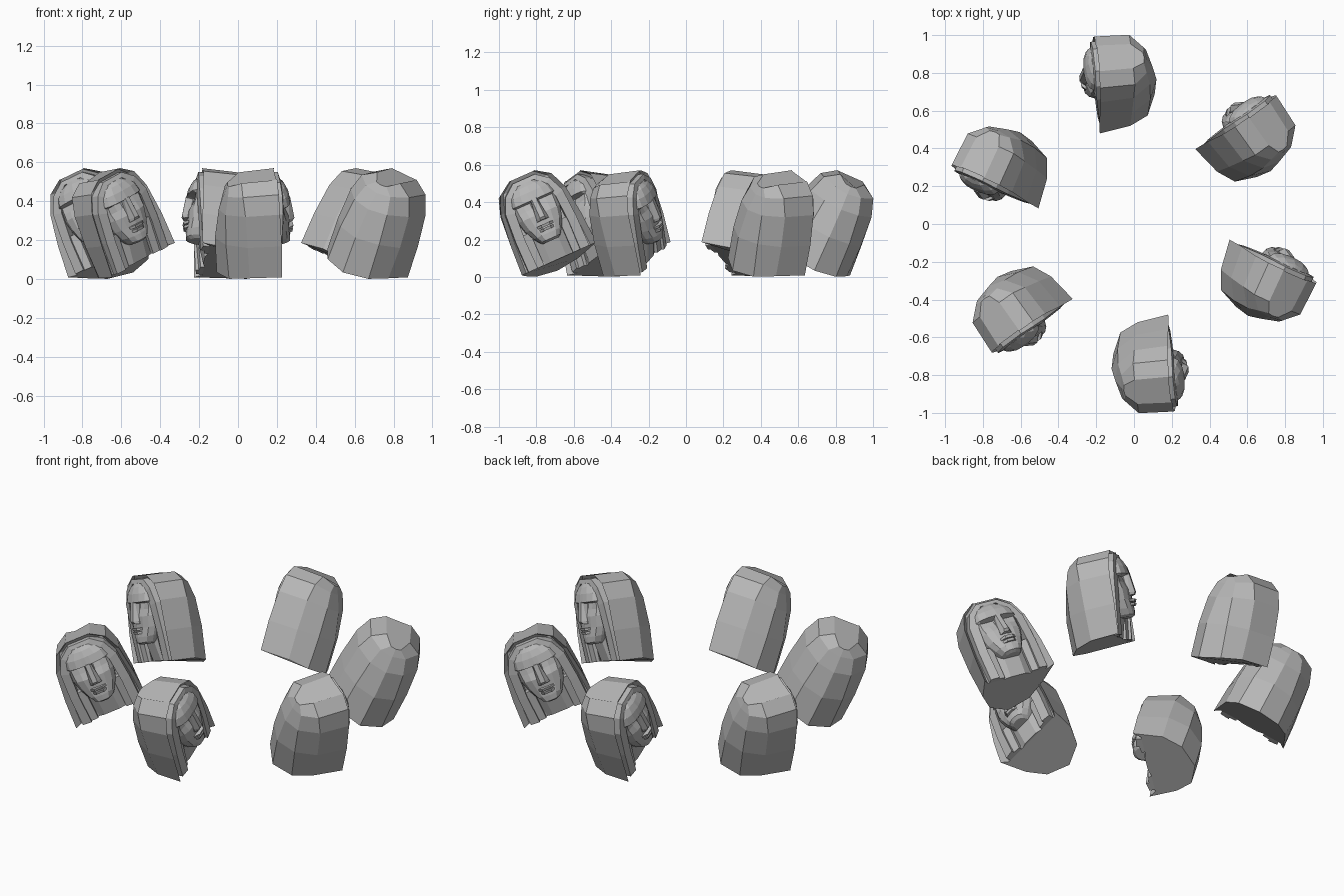
import bpy, bmesh, math
from mathutils import Matrix

if "Cube" in bpy.data.objects:
    bpy.data.objects.remove(bpy.data.objects["Cube"])

# Local frame of a head: x = forward, y = sideways, z = up
stone = bpy.data.materials.new("grey_stone")
stone.diffuse_color = (0.47, 0.47, 0.47, 1)
stone.use_nodes = True
stone.node_tree.nodes["Principled BSDF"].inputs["Base Color"].default_value = stone.diffuse_color


def finish(name, bm):
    bmesh.ops.recalc_face_normals(bm, faces=bm.faces[:])
    me = bpy.data.meshes.new(name)
    bm.to_mesh(me)
    bm.free()
    me.materials.append(stone)
    return name, me


def loft(name, rings, mirror=True):
    """Skin a stack of rings; half rings are mirrored in y first."""
    bm = bmesh.new()
    loops = []
    for half in rings:
        full = list(half)
        if mirror:
            full += [(x, -y, z) for x, y, z in reversed(half) if y != 0]
        loops.append([bm.verts.new(p) for p in full])
    n = len(loops[0])
    for a, b in zip(loops, loops[1:]):
        for i in range(n):
            j = (i + 1) % n
            bm.faces.new((a[i], a[j], b[j], b[i]))
    bm.faces.new(loops[0])
    bm.faces.new(loops[-1])
    return finish(name, bm)


# Headcloth: rim, side, back side, back centre for each level
levels = [
    [(.205, .219, 0), (.04, .187, -.012), (-.06, .125, -.038), (-.11, 0, -.055)],
    [(.205, .210, .17), (.03, .190, .16), (-.075, .118, .15), (-.12, 0, .14)],
    [(.197, .190, .34), (.02, .178, .33), (-.075, .10, .31), (-.10, 0, .30)],
    [(.195, .150, .435), (.01, .145, .425), (-.06, .075, .40), (-.07, 0, .39)],
    [(.195, .075, .485), (.01, .07, .472), (-.05, .03, .438), (-.055, 0, .434)],
]
hood = []
for i, lv in enumerate(levels):
    x, y, z = lv[0]
    recess = (.165 if i < 4 else .19, y * .86, z)
    hood.append([p for p in reversed(lv)] + [recess])
parts = [loft("headcloth", hood)]

# Inner band: arch over the forehead running down both sides as lappets
arch = [(.178, .125, .0, .198), (.178, .128, .17, .208), (.168, .118, .33, .216),
        (.130, .092, .415, .216), (.065, .048, .466, .212)]
path = arch + [(-o, -i, z, f) for o, i, z, f in reversed(arch)]
band = []
for o, i, z, f in path:
    zi = z * .95
    band.append([(.15, o, z), (f, o, z), (f + .008, i, zi), (.15, i, zi)])
parts.append(loft("inner_band", band, mirror=False))

# Narrow strips beside the neck
for sgn, nm in ((1, "left_strip"), (-1, "right_strip")):
    parts.append(loft(nm, [
        [(.14, sgn * .13, z), (f, sgn * .13, z), (f - .006, sgn * .085, z), (.14, sgn * .085, z)]
        for z, f in ((0, .19), (.19, .205))], mirror=False))

# Neck
parts.append(loft("neck", [
    [(.11, .09, 0), (.16, .09, 0), (.175, .045, 0)],
    [(.11, .09, .16), (.175, .09, .16), (.21, .045, .16)]]))

# Face: height, front, half width, eye socket depth
face = []
for z, f, w, dip in [
        (.106, .250, .046, 0), (.118, .268, .060, 0), (.150, .270, .082, .003),
        (.200, .263, .106, .003), (.262, .262, .122, .004), (.300, .256, .127, .016),
        (.334, .259, .128, .030), (.344, .268, .128, .001), (.390, .259, .120, .003),
        (.425, .242, .092, .003), (.445, .222, .055, 0)]:
    face.append([(f, 0, z), (f - dip, .2 * w, z), (f - dip - .004, .5 * w, z),
                 (f - .022 - dip * .35, .82 * w, z), (f - .055, w, z), (.14, w, z)])
parts.append(loft("face", face))

# Broad nose wedge
parts.append(loft("nose", [
    [(.23, .032, .222), (.262, .034, .224), (.282, .016, .227)],
    [(.23, .030, .240), (.263, .032, .241), (.290, .014, .241)],
    [(.23, .017, .348), (.260, .017, .348), (.270, .013, .348)]]))

# Lips
for nm, z, f, w in (("upper_lip", .196, .284, .046), ("lower_lip", .175, .282, .042)):
    parts.append(loft(nm, [
        [(.23, w, z - .008), (f - .024, w, z - .007), (f - .004, w * .5, z - .008)],
        [(.23, w, z + .006), (f - .024, w, z + .005), (f, w * .5, z + .007)]]))

# Ring of six tilted heads, each turned slightly about its own axis
pose = (Matrix.Translation((0, -.684, .095)) @ Matrix.Rotation(math.radians(24), 4, 'X')
        @ Matrix.Translation((.05, -.01, 0)) @ Matrix.Rotation(math.radians(6), 4, 'Z')
        @ Matrix.Translation((-.05, 0, 0)))
for k in range(6):
    turn = Matrix.Rotation(math.radians(60 * k), 4, 'Z')
    for name, me in parts:
        ob = bpy.data.objects.new(f"{name}_{k + 1}", me)
        ob.matrix_world = turn @ pose
        bpy.context.collection.objects.link(ob)
